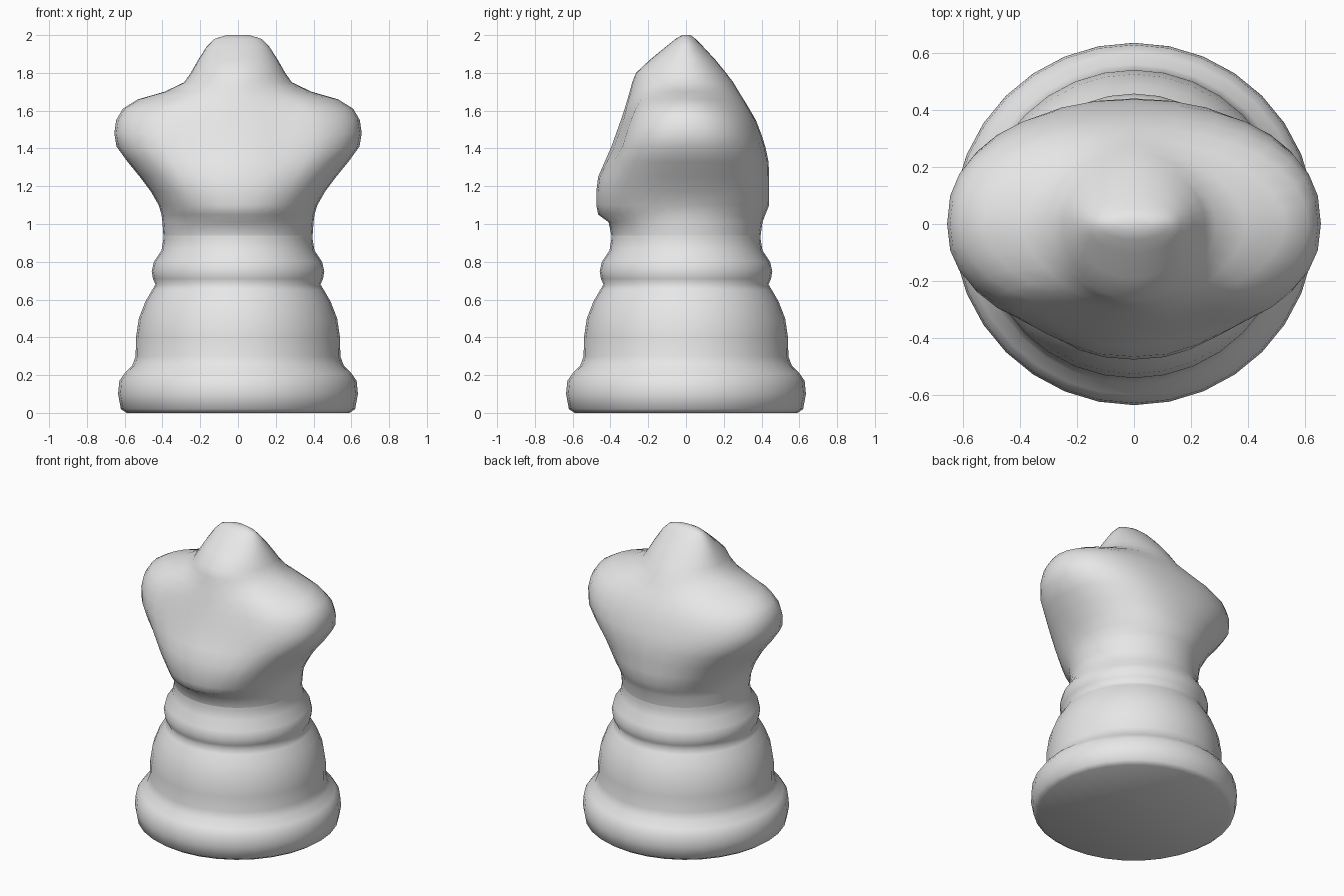
import bpy, bmesh, math

if "Cube" in bpy.data.objects:
    bpy.data.objects.remove(bpy.data.objects["Cube"], do_unlink=True)

SEGMENTS = 32

stone = bpy.data.materials.new("plain_grey")
stone.use_nodes = True
grey = (0.8, 0.8, 0.8, 1)
stone.diffuse_color = grey
stone.node_tree.nodes["Principled BSDF"].inputs["Base Color"].default_value = grey


def power(value, exponent):
    return math.copysign(abs(value) ** exponent, value)


def section(z, width, front, back, roundness, groove=0):
    """Rounded outline with its own front and back depth and grooves beside the face."""
    ring = []
    for i in range(SEGMENTS):
        a = math.tau * i / SEGMENTS
        x = width * power(math.cos(a), 2 / roundness)
        depth = back if math.sin(a) > 0 else front
        y = depth * power(math.sin(a), 2 / roundness)
        if y < 0:
            y += groove * math.exp(-((abs(x) - 0.25) / 0.09) ** 2)
        ring.append((x, y, z))
    return ring


def loft(name, sections, cap_bottom=False, cap_top=False):
    bm = bmesh.new()
    rings = [[bm.verts.new(p) for p in s] for s in sections]
    for low, high in zip(rings, rings[1:]):
        for i in range(SEGMENTS):
            j = (i + 1) % SEGMENTS
            bm.faces.new((low[i], low[j], high[j], high[i]))
    if cap_bottom:
        bm.faces.new(rings[0][::-1])
    if cap_top:
        bm.faces.new(rings[-1])
    mesh = bpy.data.meshes.new(name)
    bm.to_mesh(mesh)
    bm.free()
    mesh.materials.append(stone)
    obj = bpy.data.objects.new(name, mesh)
    bpy.context.collection.objects.link(obj)
    bpy.ops.object.select_all(action="DESELECT")
    obj.select_set(True)
    bpy.context.view_layer.objects.active = obj
    bpy.ops.object.shade_smooth_by_angle(angle=math.radians(65))
    return obj


# Turned pedestal: foot, belly, collar and neck as (height, radius)
pedestal = [
    (0, 0.59), (0.02, 0.62), (0.1, 0.635), (0.17, 0.628), (0.21, 0.6),
    (0.25, 0.56), (0.3, 0.542), (0.4, 0.54), (0.5, 0.525), (0.59, 0.49),
    (0.65, 0.455), (0.68, 0.437), (0.71, 0.45), (0.75, 0.457), (0.8, 0.445),
    (0.86, 0.405), (0.92, 0.395), (0.98, 0.395),
]
loft("pedestal", [section(z, r, r, r, 2) for z, r in pedestal], cap_bottom=True)

# Head: height, half width, front depth, back depth, roundness, groove depth
head = [
    (0.94, 0.395, 0.395, 0.395, 2, 0),
    (1.01, 0.4, 0.41, 0.405, 2, 0),
    (1.05, 0.405, 0.465, 0.42, 2, 0),
    (1.1, 0.42, 0.475, 0.44, 2.1, 0),
    (1.17, 0.46, 0.475, 0.44, 2.2, 0),
    (1.25, 0.52, 0.465, 0.44, 2.2, 0.01),
    (1.33, 0.585, 0.43, 0.437, 2.3, 0.02),
    (1.41, 0.643, 0.395, 0.42, 2.35, 0.025),
    (1.48, 0.655, 0.37, 0.397, 2.35, 0.025),
    (1.55, 0.645, 0.345, 0.37, 2.3, 0.025),
    (1.61, 0.61, 0.325, 0.335, 2.1, 0.02),
    (1.66, 0.53, 0.31, 0.305, 1.8, 0.015),
    (1.7, 0.39, 0.298, 0.28, 1.75, 0),
    (1.75, 0.285, 0.285, 0.25, 1.9, 0),
    (1.8, 0.25, 0.265, 0.212, 2, 0),
    (1.87, 0.21, 0.19, 0.155, 2, 0),
    (1.94, 0.165, 0.105, 0.09, 2, 0),
    (1.98, 0.125, 0.055, 0.05, 2, 0),
    (2, 0.06, 0.02, 0.025, 2, 0),
]
loft("head", [section(*row) for row in head], cap_top=True)
